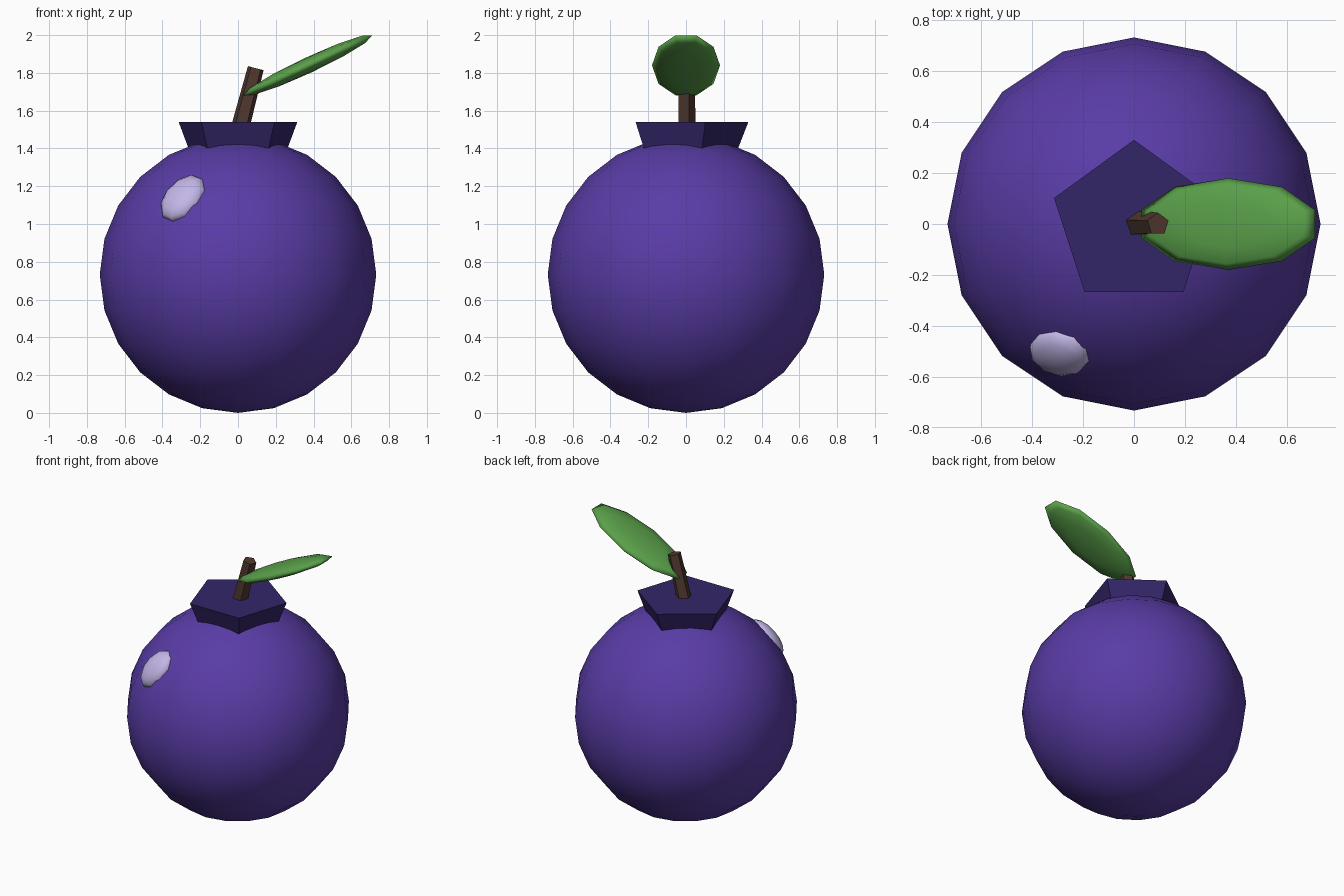
import bpy, bmesh
from math import radians
from mathutils import Matrix, Vector

if "Cube" in bpy.data.objects:
    bpy.data.objects.remove(bpy.data.objects["Cube"])


def material(name, color):
    m = bpy.data.materials.new(name)
    m.diffuse_color = (*color, 1)
    m.use_nodes = True
    m.node_tree.nodes["Principled BSDF"].inputs["Base Color"].default_value = m.diffuse_color
    return m


def finish(name, bm, matrix, mat, smooth):
    bm.transform(matrix)
    me = bpy.data.meshes.new(name)
    for f in bm.faces:
        f.smooth = smooth
    bm.to_mesh(me)
    bm.free()
    me.materials.append(mat)
    ob = bpy.data.objects.new(name, me)
    bpy.context.collection.objects.link(ob)


def ellipsoid(name, segs, rings, radii, loc, rot, mat):
    bm = bmesh.new()
    bmesh.ops.create_uvsphere(bm, u_segments=segs, v_segments=rings, radius=1)
    finish(name, bm, Matrix.Translation(loc) @ rot.to_4x4() @ Matrix.Diagonal((*radii, 1)), mat, True)


def tapered(name, sides, r1, r2, start, end, mat):
    start, end = Vector(start), Vector(end)
    axis = end - start
    bm = bmesh.new()
    bmesh.ops.create_cone(bm, cap_ends=True, segments=sides, radius1=r1, radius2=r2, depth=axis.length)
    tilt = Vector((0, 0, 1)).rotation_difference(axis).to_matrix().to_4x4()
    finish(name, bm, Matrix.Translation((start + end) / 2) @ tilt, mat, False)


skin = material("berry purple", (0.100, 0.045, 0.381))
dark = material("crown dark purple", (0.033, 0.019, 0.138))
brown = material("stem brown", (0.080, 0.040, 0.028))
green = material("leaf green", (0.102, 0.352, 0.068))
pale = material("shine lavender", (0.540, 0.470, 0.800))

# Round fruit body
R = 0.732
ellipsoid("fruit_body", 16, 12, (R, R, R), (0, 0, R), Matrix.Identity(3), skin)

# Five-sided flared crown and leaning stem
tapered("crown", 5, 0.26, 0.33, (0, 0, 1.36), (0, 0, 1.54), dark)
tapered("stem", 5, 0.053, 0.045, (-0.017, 0, 1.40), (0.094, 0, 1.825), brown)

# Flat leaf rising to the right
ellipsoid("leaf", 10, 6, (0.395, 0.18, 0.042), (0.37, 0, 1.84),
          Matrix.Rotation(radians(-25), 3, 'Y'), green)

# Pale shine spot lying on the skin
n = Vector((-0.295, -0.51, 0.41)).normalized()
u = Vector((0.16, 0.077, 0.21))
u = (u - n * u.dot(n)).normalized()
v = n.cross(u)
ellipsoid("shine_spot", 10, 8, (0.15, 0.115, 0.065), Vector((0, 0, R)) + n * 0.705,
          Matrix((u, v, n)).transposed(), pale)
